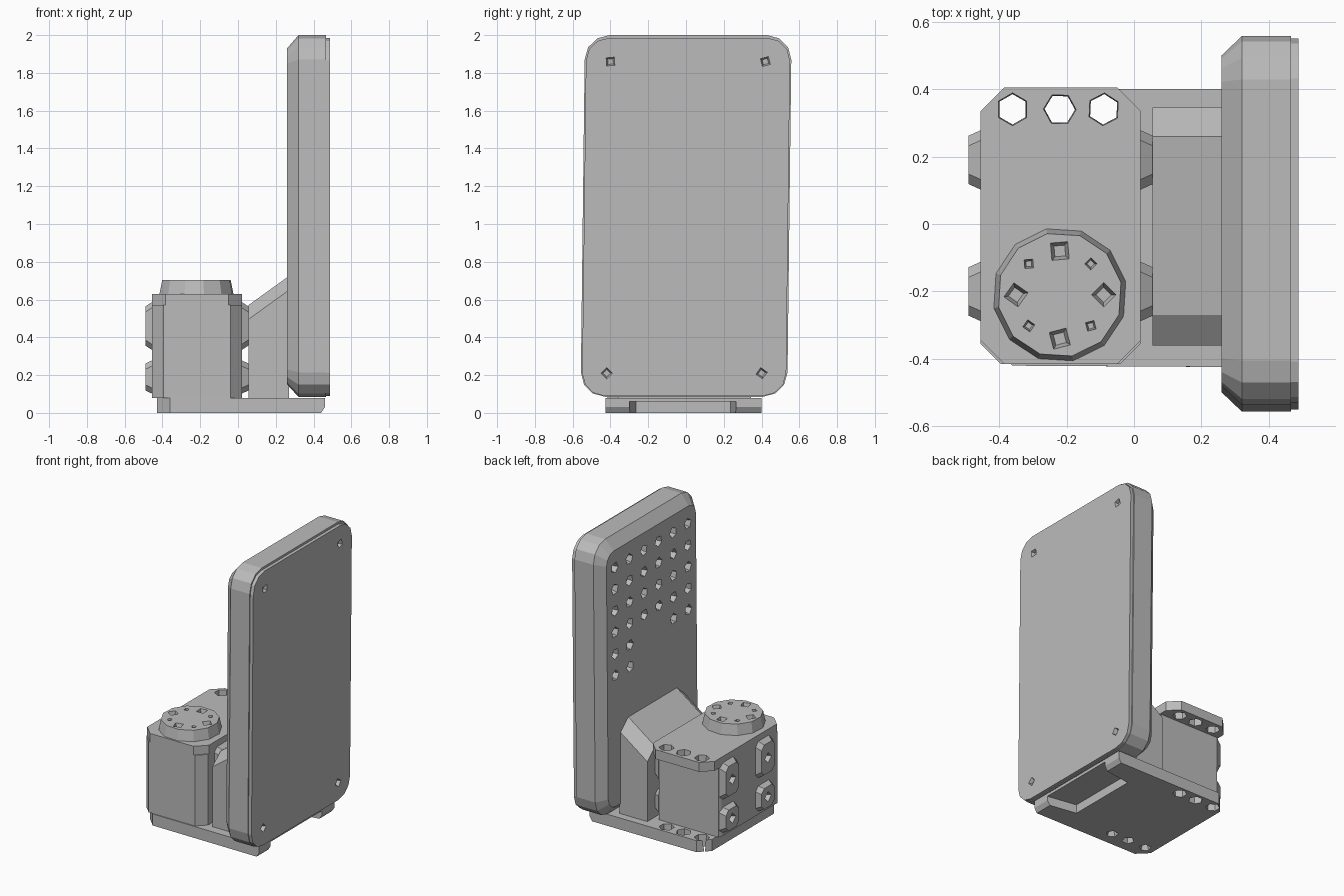
import bpy, bmesh, math
from mathutils import Vector, Matrix

cube = bpy.data.objects.get("Cube")
if cube:
    bpy.data.objects.remove(cube, do_unlink=True)

grey = bpy.data.materials.new("plain grey")
grey.use_nodes = True
grey.diffuse_color = (0.5, 0.5, 0.5, 1)
grey.node_tree.nodes["Principled BSDF"].inputs["Base Color"].default_value = (0.5, 0.5, 0.5, 1)


def finish(name, bm):
    bmesh.ops.recalc_face_normals(bm, faces=bm.faces)
    mesh = bpy.data.meshes.new(name)
    bm.to_mesh(mesh)
    bm.free()
    mesh.materials.append(grey)
    ob = bpy.data.objects.new(name, mesh)
    bpy.context.collection.objects.link(ob)
    return ob


def octagon(a0, a1, b0, b1, c):
    """Rectangle with cut corners, as 2D points."""
    return [(a0 + c, b0), (a1 - c, b0), (a1, b0 + c), (a1, b1 - c),
            (a1 - c, b1), (a0 + c, b1), (a0, b1 - c), (a0, b0 + c)]


def rounded(a0, a1, b0, b1, r, steps=3):
    """Rectangle with faceted round corners, as 2D points."""
    pts = []
    for k, (a, b) in enumerate([(a1 - r, b1 - r), (a0 + r, b1 - r), (a0 + r, b0 + r), (a1 - r, b0 + r)]):
        for i in range(steps + 1):
            t = math.pi / 2 * (k + i / steps)
            pts.append((a + r * math.cos(t), b + r * math.sin(t)))
    return pts


def loft(name, rings):
    """Skin a stack of equal rings of 3D points and cap both ends."""
    bm = bmesh.new()
    rows = [[bm.verts.new(p) for p in ring] for ring in rings]
    for low, high in zip(rows, rows[1:]):
        for i in range(len(low)):
            j = (i + 1) % len(low)
            bm.faces.new((low[i], low[j], high[j], high[i]))
    bm.faces.new(rows[0])
    bm.faces.new(rows[-1])
    return finish(name, bm)


def along_z(outline, z):
    return [(a, b, z) for a, b in outline]


def along_x(outline, x):
    return [(x, a, b) for a, b in outline]


def cone(bm, point, axis, r1, r2, depth, sides=6, spin=0.0):
    """Cone centred on a point, wide end r1 at the back of the axis."""
    turn = Vector(axis).to_track_quat('Z', 'Y').to_matrix().to_4x4()
    bmesh.ops.create_cone(bm, cap_ends=True, segments=sides, radius1=r1, radius2=r2, depth=depth,
                          matrix=Matrix.Translation(point) @ turn @ Matrix.Rotation(spin, 4, 'Z'))


def cut(ob, bm):
    """Subtract the cutter mesh from an object and discard the cutter."""
    tool = finish("cutter", bm)
    tool.hide_render = True
    mod = ob.modifiers.new("cut", 'BOOLEAN')
    mod.operation, mod.solver, mod.object = 'DIFFERENCE', 'EXACT', tool
    bpy.context.view_layer.objects.active = ob
    bpy.ops.object.modifier_apply(modifier=mod.name)
    bpy.data.objects.remove(tool, do_unlink=True)


def pits(ob, points, inward, r, depth=0.05, sides=5):
    """Sink small tapered pits into a face."""
    bm = bmesh.new()
    for i, p in enumerate(points):
        cone(bm, p, inward, r, r * 0.45, depth * 2, sides, i * 0.7)
    cut(ob, bm)


def lean(ob):
    for v in ob.data.vertices:
        v.co.y += 0.012 * (v.co.z - 1)


# Upright panel with a bevelled inner edge, and its thin backing plate
full = rounded(-0.547, 0.547, 0.085, 2.0, 0.13)
inner = rounded(-0.49, 0.49, 0.15, 1.93, 0.08)
panel = loft("upright_panel", [along_x(inner, 0.26), along_x(full, 0.32), along_x(full, 0.465)])
plate_edge = rounded(-0.54, 0.54, 0.09, 1.985, 0.12)
plate = loft("backing_plate", [along_x(plate_edge, 0.46), along_x(plate_edge, 0.488)])
pits(plate, [(0.488, y, z) for y in (-0.41, 0.41) for z in (0.21, 1.86)], (-1, 0, 0), 0.042, 0.025, 4)

# Grid of pits on the panel, longer down both sides
grid = []
for col, rows in enumerate((5, 5, 4, 4, 6, 6)):
    grid += [(0.26, -0.4 + col * 0.16, 1.81 - row * 0.15) for row in range(rows)]
pits(panel, grid, (1, 0, 0), 0.052, 0.05)
lean(panel)
lean(plate)

# Base slab with a notch under the panel end
foot = [(-0.36, -0.42), (0.46, -0.425), (0.46, 0.4), (-0.36, 0.4), (-0.43, 0.33), (-0.43, -0.35)]
under = [(min(x, 0.44), y) for x, y in foot]
base = loft("base_slab", [along_z(under, 0), along_z(foot, 0.03), along_z(foot, 0.08)])
notch = bmesh.new()
bmesh.ops.create_cube(notch, size=1, matrix=Matrix.LocRotScale((0.38, -0.015, 0.02), None, (0.26, 0.5, 0.08)))
for v in notch.verts:
    if v.co.x > 0.38:
        v.co.y *= 1.16
cut(base, notch)

# Box body, and the lid flange that overhangs it at the back
body_edge = octagon(-0.455, 0.02, -0.415, 0.28, 0.06)
body_edge[4], body_edge[5] = (0.01, 0.28), (-0.445, 0.28)
body_edge[3], body_edge[6] = (0.02, 0.26), (-0.455, 0.26)
body = loft("box_body", [along_z(body_edge, 0.08), along_z(body_edge, 0.57)])
lid_edge = octagon(-0.455, 0.02, -0.415, 0.405, 0.07)
lid = loft("box_lid", [along_z(lid_edge, 0.565), along_z(lid_edge, 0.63)])

# Three holes through the lid flange and the base
hole_x = (-0.36, -0.22, -0.09)
for ob, z in ((lid, 0.6), (base, 0.04)):
    bm = bmesh.new()
    for i, x in enumerate(hole_x):
        cone(bm, (x, 0.34, z), (0, 0, 1), 0.042, 0.052, 0.2, 6, i * 0.5)
    cut(ob, bm)
pits(base, [(x, -0.32, 0) for x in hole_x], (0, 0, 1), 0.055, 0.04)

# Pitted bosses on both sides of the box
for side, x in ((-1, -0.45), (1, 0.015)):
    label = "outer" if side < 0 else "inner"
    for y in (-0.2, 0.19):
        for z, tall in ((0.19, 0.09), (0.46, 0.13)):
            rings = []
            for out, s in ((0, 1.0), (0.04, 0.8)):
                rings.append(along_x(octagon(y - 0.09 * s, y + 0.09 * s, z - tall * s, z + tall * s, 0.03),
                                     x + side * out))
            boss = loft(label + "_boss", rings)
            pits(boss, [(x + side * 0.04, y, z)], (-side, 0, 0), 0.05, 0.03, 4)

# Sloped support between the box and the panel
support = []
for x, top in ((0.055, 0.57), (0.27, 0.725)):
    support.append(along_x([(-0.36, 0.08), (0.345, 0.08), (0.345, top - 0.075), (0.26, top),
                            (-0.27, top), (-0.36, top - 0.075)], x))
loft("sloped_support", support)

# Dial on the lid, ringed by pits
bm = bmesh.new()
cone(bm, (-0.22, -0.21, 0.665), (0, 0, 1), 0.2, 0.185, 0.075, 12, 0.2)
dial = finish("dial", bm)
spots = {0.05: [], 0.025: []}
for i in range(8):
    t = i * math.pi / 4
    spots[0.025 if i % 2 else 0.05].append((-0.22 + 0.13 * math.cos(t), -0.21 + 0.13 * math.sin(t), 0.7025))
for r, points in spots.items():
    pits(dial, points, (0, 0, -1), r, 0.04, 4)
